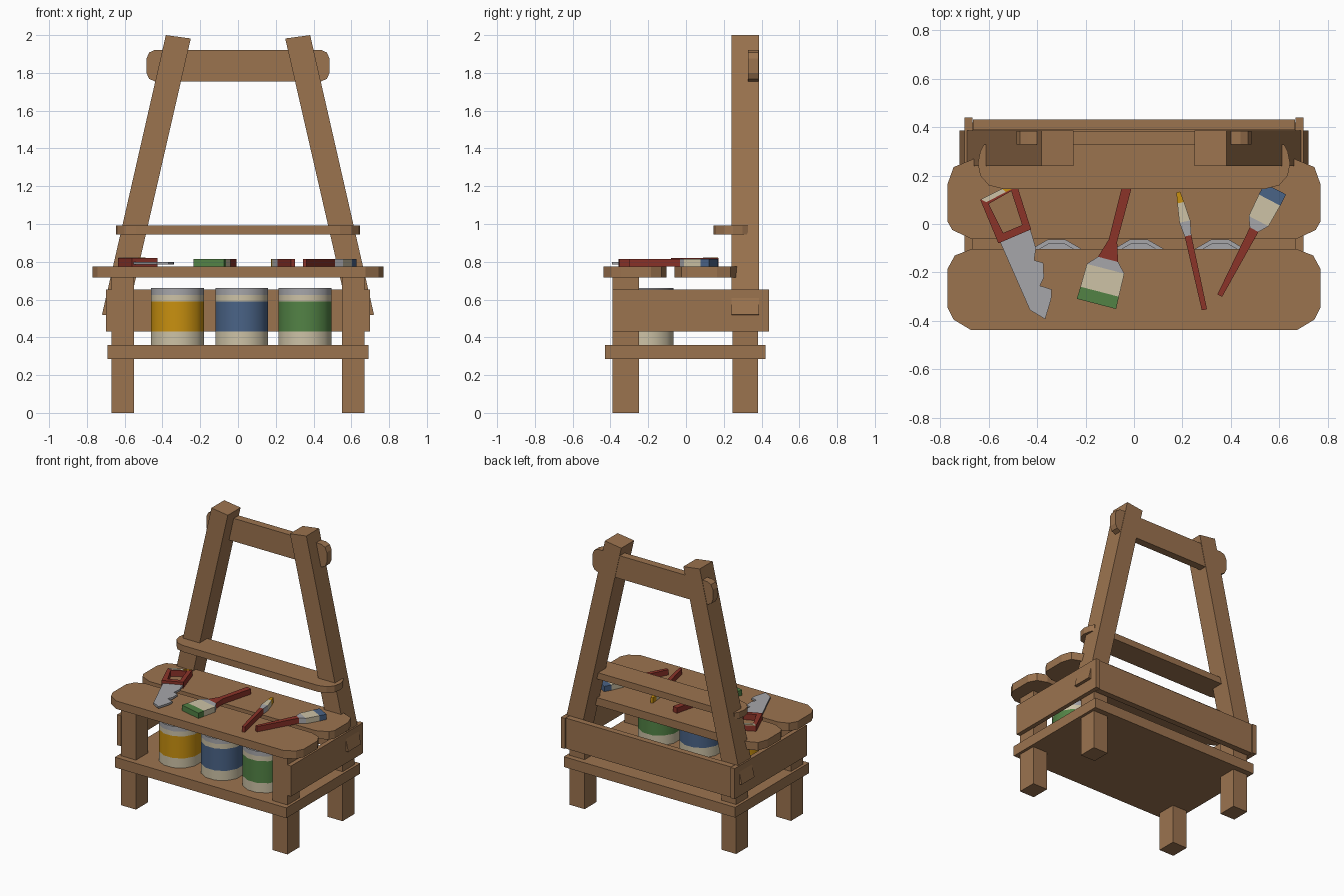
import bpy, bmesh, math
from mathutils import Vector

if "Cube" in bpy.data.objects:
    bpy.data.objects.remove(bpy.data.objects["Cube"])

def material(name, rgb):
    m = bpy.data.materials.new(name)
    m.diffuse_color = (*rgb, 1)
    m.use_nodes = True
    m.node_tree.nodes["Principled BSDF"].inputs["Base Color"].default_value = m.diffuse_color
    return m

WOOD = material("wood", (0.33, 0.172, 0.078))
RED = material("dark red", (0.26, 0.033, 0.022))
CREAM = material("cream", (0.61, 0.54, 0.38))
GREY = material("grey metal", (0.38, 0.38, 0.40))
YELLOW = material("yellow paint", (0.58, 0.28, 0.005))
BLUE = material("blue paint", (0.068, 0.125, 0.24))
GREEN = material("green paint", (0.085, 0.225, 0.06))

def finish(name, bm, mats):
    bmesh.ops.recalc_face_normals(bm, faces=bm.faces)
    me = bpy.data.meshes.new(name)
    bm.to_mesh(me)
    bm.free()
    for m in mats:
        me.materials.append(m)
    ob = bpy.data.objects.new(name, me)
    bpy.context.collection.objects.link(ob)
    return ob

def prism(name, pts, lo, hi, mat=WOOD, axis="z"):
    """Extrude an outline: in xy along z, or in xz along y."""
    put = (lambda a, b, h: (a, b, h)) if axis == "z" else (lambda a, b, h: (a, h, b))
    bm = bmesh.new()
    low = [bm.verts.new(put(a, b, lo)) for a, b in pts]
    top = [bm.verts.new(put(a, b, hi)) for a, b in pts]
    bm.faces.new(low)
    bm.faces.new(top)
    for i in range(len(pts)):
        j = (i + 1) % len(pts)
        bm.faces.new((low[i], low[j], top[j], top[i]))
    return finish(name, bm, [mat])

def box(name, x0, x1, y0, y1, z0, z1):
    return prism(name, [(x0, y0), (x1, y0), (x1, y1), (x0, y1)], z0, z1)

def mirrored(half):
    """Close an outline given by its right side, from low to high."""
    return half + [(-a, b) for a, b in reversed(half)]

# Frame: legs, slanted posts and side rails on both sides
for s, side in ((-1, "left"), (1, "right")):
    x0, x1 = sorted((s * 0.55, s * 0.67))
    box(f"front_leg_{side}", x0, x1, -0.388, -0.25, 0, 0.73)
    box(f"back_leg_{side}", x0, x1, 0.245, 0.38, 0, 0.56)
    x0, x1 = sorted((s * 0.668, s * 0.70))
    box(f"side_rail_{side}", x0, x1, -0.39, 0.44, 0.43, 0.652)
    post = [(0.72, 0.52), (0.59, 0.50), (0.25, 1.982), (0.382, 2.0)]
    prism(f"slanted_post_{side}", [(s * a, b) for a, b in post], 0.24, 0.387, axis="y")
box("back_rail", -0.665, 0.665, 0.388, 0.432, 0.43, 0.652)
box("lower_shelf", -0.69, 0.69, -0.43, 0.42, 0.285, 0.36)

# Top crossbar with clipped ends
prism("crossbar", mirrored([(0.44, 1.755), (0.47, 1.768), (0.485, 1.80), (0.485, 1.875),
                            (0.47, 1.908), (0.44, 1.922)]), 0.328, 0.384, axis="y")

# Bench planks and tool shelf
prism("front_plank", mirrored([(0.675, -0.437), (0.745, -0.395), (0.77, -0.345), (0.77, -0.185),
                               (0.74, -0.13), (0.67, -0.103)]), 0.718, 0.776)
prism("back_plank", mirrored([(0.67, -0.062), (0.75, -0.025), (0.77, 0.01), (0.77, 0.165),
                              (0.745, 0.235), (0.66, 0.27)]), 0.718, 0.776)
prism("upper_shelf", mirrored([(0.54, 0.145), (0.60, 0.16), (0.635, 0.20), (0.645, 0.25),
                               (0.635, 0.30), (0.62, 0.328)]), 0.945, 0.992)

# Paint cans: twelve-sided, coloured in bands by height
def can(name, cx, paint, cy=-0.205, n=12, r=0.145):
    profile = [(r, 0.358), (r, 0.43), (r, 0.59), (r, 0.625), (r, 0.66), (r - 0.018, 0.66), (r - 0.018, 0.645)]
    bm = bmesh.new()
    rings = []
    for rad, z in profile:
        rings.append([bm.verts.new((cx + rad * math.cos((i + 0.5) * math.tau / n),
                                    cy + rad * math.sin((i + 0.5) * math.tau / n), z)) for i in range(n)])
    bm.faces.new(rings[0])
    bm.faces.new(rings[-1])
    for a, b in zip(rings, rings[1:]):
        for i in range(n):
            j = (i + 1) % n
            bm.faces.new((a[i], a[j], b[j], b[i]))
    for f in bm.faces:
        z = f.calc_center_median().z
        f.material_index = 2 if z > 0.625 else 1 if 0.44 < z < 0.59 else 0
    ob = finish(name, bm, [CREAM, paint, GREY])
    bpy.context.view_layer.objects.active = ob
    ob.select_set(True)
    bpy.ops.object.shade_smooth_by_angle(angle=math.radians(40))
    ob.select_set(False)

can("yellow_paint_can", -0.32, YELLOW)
can("blue_paint_can", 0.02, BLUE)
can("green_paint_can", 0.355, GREEN)

# Brushes: (distance from tip, half width, part up to the next station)
def brush(name, tip, end, stations, paint):
    tip, end = Vector(tip), Vector(end)
    d = (end - tip).normalized()
    side = Vector((-d.y, d.x))
    bm = bmesh.new()
    loops = []
    for dist, w, part in stations:
        p = tip + d * dist
        a, b = p + side * w, p - side * w
        loops.append([bm.verts.new((q.x, q.y, z)) for q, z in ((a, 0.774), (b, 0.774), (b, 0.815), (a, 0.815))])
    bm.faces.new(loops[0]).material_index = stations[0][2]
    bm.faces.new(loops[-1]).material_index = 3
    for k in range(len(loops) - 1):
        a, b = loops[k], loops[k + 1]
        for i in range(4):
            j = (i + 1) % 4
            bm.faces.new((a[i], a[j], b[j], b[i])).material_index = stations[k][2]
    finish(name, bm, [paint, CREAM, GREY, RED])

brush("wide_green_brush", (-0.155, -0.33), (-0.025, 0.17),
      [(0, 0.084, 0), (0.052, 0.082, 1), (0.15, 0.08, 2), (0.19, 0.043, 3), (0.27, 0.018, 3), (0.511, 0.02, 3)], GREEN)
brush("thin_yellow_brush", (0.183, 0.132), (0.291, -0.355),
      [(0, 0.008, 0), (0.045, 0.014, 1), (0.125, 0.023, 2), (0.185, 0.014, 3), (0.498, 0.011, 3)], YELLOW)
brush("blue_brush", (0.584, 0.145), (0.353, -0.298),
      [(0, 0.05, 0), (0.052, 0.05, 1), (0.15, 0.046, 2), (0.19, 0.02, 3), (0.497, 0.011, 3)], BLUE)

# Hand saw: open handle frame, blade and painted patches
outer = [(-0.635, 0.10), (-0.56, -0.08), (-0.425, -0.022), (-0.487, 0.172)]
inner = [(-0.60, 0.083), (-0.54, -0.037), (-0.462, -0.004), (-0.507, 0.136)]
bm = bmesh.new()
o0, o1, i0, i1 = [[bm.verts.new((x, y, z)) for x, y in pts]
                  for pts, z in ((outer, 0.774), (outer, 0.82), (inner, 0.774), (inner, 0.82))]
for a, b in ((o0, o1), (o1, i1), (i1, i0), (i0, o0)):
    for k in range(4):
        j = (k + 1) % 4
        bm.faces.new((a[k], a[j], b[j], b[k]))
finish("saw_handle", bm, [RED])
prism("saw_blade", [(-0.555, -0.07), (-0.43, -0.015), (-0.405, -0.10), (-0.412, -0.15), (-0.375, -0.16),
                    (-0.372, -0.22), (-0.388, -0.255), (-0.34, -0.27), (-0.342, -0.31), (-0.367, -0.393),
                    (-0.43, -0.355)], 0.785, 0.80, GREY)
prism("saw_cream_patch", [(-0.632, 0.102), (-0.61, 0.09), (-0.53, 0.132), (-0.545, 0.146)], 0.816, 0.823, CREAM)
prism("saw_yellow_patch", [(-0.632, 0.102), (-0.545, 0.146), (-0.53, 0.132), (-0.50, 0.146), (-0.49, 0.17)],
      0.816, 0.8225, YELLOW)
